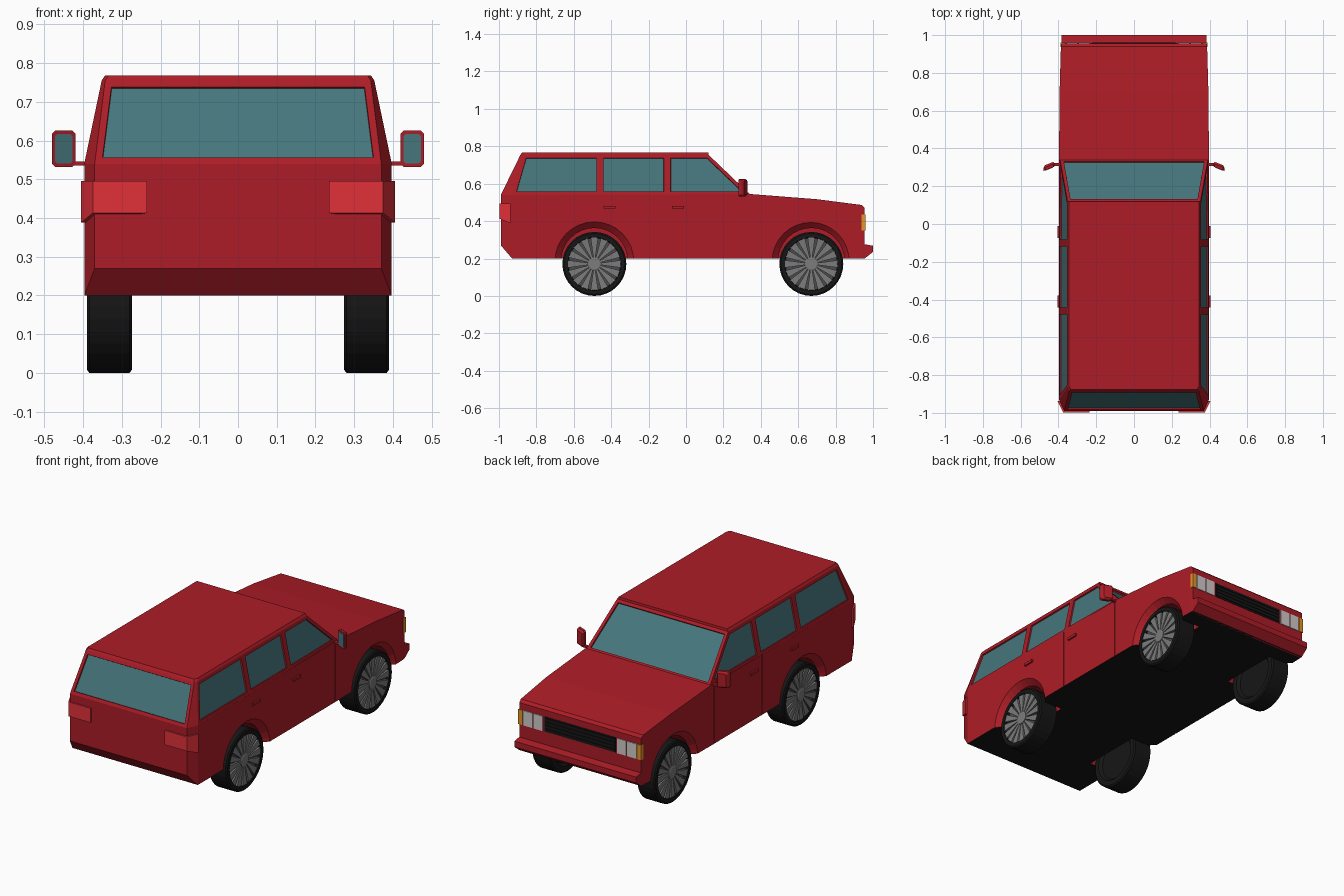
import bpy, bmesh
from math import sin, cos, pi
from mathutils import Vector

if "Cube" in bpy.data.objects:
    bpy.data.objects.remove(bpy.data.objects["Cube"])


def material(name, r, g, b):
    m = bpy.data.materials.new(name)
    m.diffuse_color = (r, g, b, 1)
    m.use_nodes = True
    m.node_tree.nodes["Principled BSDF"].inputs["Base Color"].default_value = m.diffuse_color
    return m


RED = material("paint", 0.42, 0.012, 0.02)
BLACK = material("black", 0.008, 0.008, 0.008)
GLASS = material("glass", 0.06, 0.18, 0.2)
TAIL = material("tail_red", 0.75, 0.03, 0.04)
LAMP = material("lamp", 0.65, 0.6, 0.6)
AMBER = material("amber", 0.8, 0.3, 0.02)
STEEL = material("steel", 0.2, 0.2, 0.2)
DARK = material("dark_steel", 0.07, 0.07, 0.07)


def finish(name, bm, *mats):
    bmesh.ops.remove_doubles(bm, verts=bm.verts, dist=1e-5)
    bmesh.ops.recalc_face_normals(bm, faces=bm.faces)
    me = bpy.data.meshes.new(name)
    bm.to_mesh(me)
    bm.free()
    for m in mats:
        me.materials.append(m)
    ob = bpy.data.objects.new(name, me)
    bpy.context.collection.objects.link(ob)
    return ob


def loft(name, rings, mat):
    """Skin a list of equal-length rings and cap both ends."""
    bm = bmesh.new()
    vs = [[bm.verts.new(p) for p in r] for r in rings]
    n = len(vs[0])
    for a, b in zip(vs, vs[1:]):
        for i in range(n):
            bm.faces.new((a[i], a[(i + 1) % n], b[(i + 1) % n], b[i]))
    bm.faces.new(vs[0])
    bm.faces.new(vs[-1])
    return finish(name, bm, mat)


def box(name, x0, x1, y0, y1, z0, z1, mat):
    return loft(name, [[(x0, y0, z), (x1, y0, z), (x1, y1, z), (x0, y1, z)] for z in (z0, z1)], mat)


def lathe(name, profile, side, y, z, mat, n=32):
    """Turn (radius, x) points about a sideways axle."""
    rings = [[(side * x, y + r * cos(2 * pi * i / n), z + r * sin(2 * pi * i / n))
              for i in range(n)] for r, x in profile]
    return loft(name, rings, mat)


# lower body with tapered tail and bonnet
stations = [(-0.99, 0.37, 0.27, 0.54), (-0.93, 0.397, 0.2, 0.54), (0.34, 0.397, 0.2, 0.545),
            (0.70, 0.394, 0.2, 0.517), (0.94, 0.387, 0.2, 0.486), (0.955, 0.385, 0.2, 0.472)]
body = loft("lower_body", [[(-w, y, b), (w, y, b), (w, y, t), (-w, y, t)]
                           for y, w, b, t in stations], RED)

# wheel arch and door seam cutters
cutters = []
for s in (-1, 1):
    for y in (-0.49, 0.67):
        cutters.append(lathe("arch_cutter", [(0.178, 0.25), (0.178, 0.365), (0.212, 0.398),
                                            (0.212, 0.45)], s, y, 0.185, RED))
    for y in (-0.12, 0.31):
        cutters.append(box("seam_cutter", s * 0.393, s * 0.43, y - 0.002, y + 0.002, 0.19, 0.6, RED))
for c in cutters:
    c.hide_render = True
    mod = body.modifiers.new("cut", 'BOOLEAN')
    mod.object, mod.operation, mod.solver = c, 'DIFFERENCE', 'EXACT'
bpy.context.view_layer.update()
baked = bpy.data.meshes.new_from_object(body.evaluated_get(bpy.context.evaluated_depsgraph_get()))
body.modifiers.clear()
body.data = baked
for c in cutters:
    bpy.data.objects.remove(c)

# black underside
baked.materials.clear()
baked.materials.append(RED)
baked.materials.append(BLACK)
for p in baked.polygons:
    p.material_index = int(p.normal.z < -0.9 and p.center.z < 0.205)

# cabin: lower and upper outlines share pillar positions, panes are inset
low = [(0.37, -0.99), (0.397, -0.93), (0.397, -0.46), (0.397, -0.10), (0.392, 0.345)]
top = [(0.343, -0.885), (0.352, -0.868), (0.352, -0.46), (0.352, -0.10), (0.352, 0.12)]
bm = bmesh.new()
rings = []
for outline, z in ((low, 0.54), (top, 0.755)):
    loop = outline + [(-x, y) for x, y in reversed(outline)]
    rings.append([bm.verts.new((x, y, z)) for x, y in loop])
roof = [bm.verts.new((v.co.x * 0.975, v.co.y * 0.99, 0.768)) for v in rings[1]]
panes = []
n = len(roof)
for i in range(n):
    j = (i + 1) % n
    f = bm.faces.new((rings[0][i], rings[0][j], rings[1][j], rings[1][i]))
    bm.faces.new((rings[1][i], rings[1][j], roof[j], roof[i]))
    if i not in (0, 8):
        panes.append(f)
bm.faces.new(roof)
bm.normal_update()
bmesh.ops.inset_individual(bm, faces=panes, thickness=0.018, use_even_offset=True)
bmesh.ops.inset_individual(bm, faces=panes, thickness=0.001, depth=-0.008, use_even_offset=True)
for f in panes:
    f.material_index = 1
finish("cabin", bm, RED, GLASS)

# front bumper
bumper = [(0.94, 0.2), (0.955, 0.2), (1.0, 0.235), (1.0, 0.268), (0.962, 0.275), (0.94, 0.275)]
loft("front_bumper", [[(x, y, z) for y, z in bumper] for x in (-0.385, 0.385)], RED)

# grille with slats
box("grille", -0.225, 0.225, 0.945, 0.957, 0.35, 0.435, BLACK)
for k in range(4):
    z = 0.36 + k * 0.02
    box("grille_slat", -0.22, 0.22, 0.955, 0.961, z, z + 0.008, BLACK)

for s in (-1, 1):
    # headlamps and indicators
    for x in (0.235, 0.3):
        box("headlamp", s * x, s * (x + 0.058), 0.945, 0.96, 0.35, 0.435, LAMP)
    box("indicator", s * 0.363, s * 0.389, 0.938, 0.96, 0.35, 0.435, AMBER)

    # tail lamps wrapping the corners
    plan = [(0.235, -0.98), (0.235, -0.998), (0.375, -0.998), (0.405, -0.937), (0.39, -0.937)]
    drop = [0, 0, 0, -0.025, -0.025]
    loft("tail_lamp", [[(s * x, y, 0.413 + d) for (x, y), d in zip(plan, drop)],
                       [(s * x, y, 0.495) for x, y in plan]], TAIL)

    # door handles
    for y in (-0.41, -0.043):
        box("door_handle", s * 0.39, s * 0.406, y - 0.032, y + 0.032, 0.467, 0.482, RED)

    # door mirrors, swept back, with glass facing the rear
    box("mirror_stem", s * 0.38, s * 0.435, 0.306, 0.322, 0.535, 0.546, RED)

    def shell(w, h, y):
        c = 0.25
        pts = [(-w, -h + c * w), (-w + c * w, -h), (w - c * w, -h), (w, -h + c * w),
               (w, h - c * w), (w - c * w, h), (-w + c * w, h), (-w, h - c * w)]
        return [(s * (0.45 + u), 0.304 + y - 0.4 * u, 0.579 + v) for u, v in pts]
    loft("mirror_housing", [shell(0.030, 0.047, -0.012), shell(0.030, 0.047, 0.004),
                            shell(0.022, 0.038, 0.016)], RED)
    loft("mirror_glass", [shell(0.022, 0.038, -0.014), shell(0.022, 0.038, -0.01)], GLASS)

    # wheels
    for y in (-0.49, 0.67):
        zc = 0.171
        lathe("tyre", [(0.12, 0.29), (0.135, 0.274), (0.163, 0.274), (0.171, 0.28), (0.171, 0.384),
                       (0.163, 0.39), (0.142, 0.39), (0.138, 0.368)], s, y, zc, BLACK)
        lathe("rim_disc", [(0.139, 0.364), (0.139, 0.372)], s, y, zc, DARK)
        lathe("wheel_hub", [(0.036, 0.37), (0.036, 0.386), (0.03, 0.389)], s, y, zc, STEEL, 20)
        bm = bmesh.new()
        for k in range(16):
            a = 2 * pi * k / 16
            out, across = Vector((0, cos(a), sin(a))), Vector((0, -sin(a), cos(a)))
            layers = []
            for x0, x1 in ((0.37, 0.37), (0.382, 0.387)):
                layers.append([bm.verts.new(Vector((s * x, y, zc)) + out * r + across * w)
                               for r, w, x in ((0.03, -0.005, x0), (0.14, -0.02, x1),
                                               (0.14, 0.02, x1), (0.03, 0.005, x0))])
            lo, hi = layers
            bm.faces.new(hi)
            bm.faces.new(lo)
            for i in range(4):
                bm.faces.new((lo[i], lo[(i + 1) % 4], hi[(i + 1) % 4], hi[i]))
        finish("wheel_spokes", bm, STEEL)
